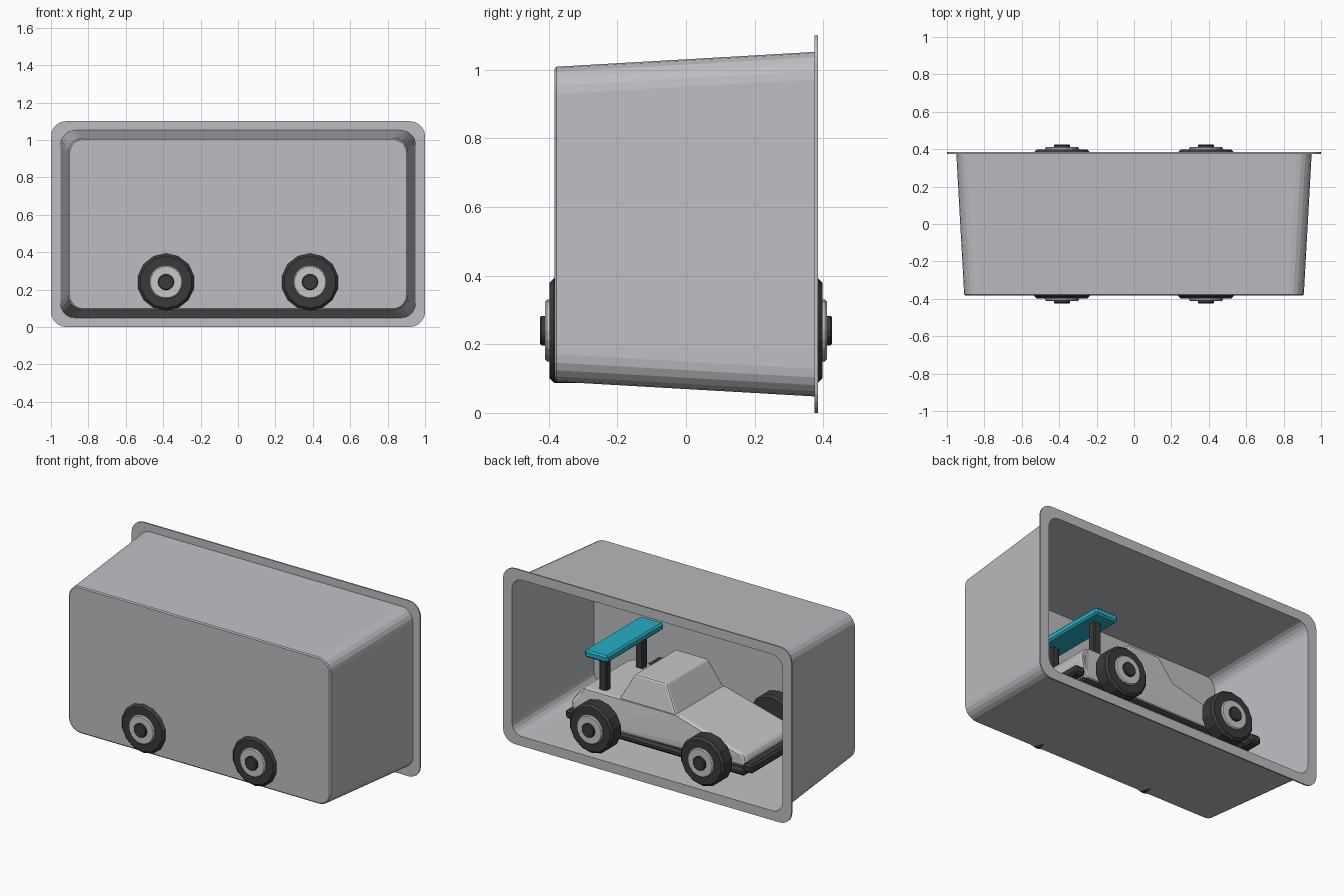
import bpy, bmesh, math
from mathutils import Matrix

if "Cube" in bpy.data.objects:
    bpy.data.objects.remove(bpy.data.objects["Cube"])


def material(name, rgb):
    m = bpy.data.materials.new(name)
    m.diffuse_color = (*rgb, 1)
    m.use_nodes = True
    m.node_tree.nodes["Principled BSDF"].inputs["Base Color"].default_value = m.diffuse_color
    return m


CASE = material("case grey", (0.51, 0.515, 0.54))
BODY = material("body light grey", (0.57, 0.57, 0.585))
DARK = material("rubber charcoal", (0.042, 0.042, 0.046))
TEAL = material("wing teal", (0.02, 0.42, 0.56))


def finish(bm, name, mat, bevel=0, segments=1):
    bmesh.ops.recalc_face_normals(bm, faces=bm.faces)
    me = bpy.data.meshes.new(name)
    bm.to_mesh(me)
    bm.free()
    ob = bpy.data.objects.new(name, me)
    bpy.context.collection.objects.link(ob)
    me.materials.append(mat)
    if bevel:
        b = ob.modifiers.new("bevel", 'BEVEL')
        b.width, b.segments = bevel, segments
        b.limit_method = 'ANGLE'
    return ob


def loft(rings, name, mat, bevel=0, segments=1):
    """Skin closed rings of equal length and cap both ends."""
    bm = bmesh.new()
    loops = [[bm.verts.new(p) for p in r] for r in rings]
    for a, b in zip(loops, loops[1:]):
        for i in range(len(a)):
            j = (i + 1) % len(a)
            bm.faces.new((a[i], a[j], b[j], b[i]))
    bm.faces.new(loops[0])
    bm.faces.new(loops[-1])
    return finish(bm, name, mat, bevel, segments)


def box(name, mat, x, y, z, bevel=0):
    bm = bmesh.new()
    bmesh.ops.create_cube(bm, size=1)
    for v in bm.verts:
        v.co = [(r[0] + r[1]) / 2 + c * (r[1] - r[0]) for c, r in zip(v.co, (x, y, z))]
    return finish(bm, name, mat, bevel)


def rounded_rect(y, hx, hz, r, n=5, zc=0.55):
    pts = []
    for q, (sx, sz) in enumerate(((1, 1), (-1, 1), (-1, -1), (1, -1))):
        for k in range(n + 1):
            a = (q + k / n) * math.pi / 2
            pts.append((sx * (hx - r) + r * math.cos(a), y,
                        zc + sz * (hz - r) + r * math.sin(a)))
    return pts


# Display case: tapered tray with open back and a flat flange
loft([rounded_rect(y, hx, hz, r) for y, hx, hz, r in (
    (-0.383, 0.900, 0.452, 0.072), (-0.377, 0.908, 0.459, 0.080),
    (0.375, 0.950, 0.502, 0.080), (0.375, 1.0, 0.55, 0.08),
    (0.384, 1.0, 0.55, 0.08), (0.384, 0.938, 0.490, 0.070),
    (-0.372, 0.898, 0.449, 0.070))], "display_case", CASE)

# Car body: wedge side profile, narrowing to the deck
profile = [(0.58, 0.19, 0.27), (0.61, 0.31, 0.28), (0.55, 0.40, 0.24),
           (-0.12, 0.40, 0.24), (-0.58, 0.27, 0.25), (-0.60, 0.20, 0.25)]
bm = bmesh.new()
sides = [[bm.verts.new((x, s * w, z)) for x, z, w in profile] for s in (-1, 1)]
for s in sides:
    bm.faces.new(s)
for i in range(len(profile)):
    j = (i + 1) % len(profile)
    bm.faces.new((sides[0][i], sides[0][j], sides[1][j], sides[1][i]))
bmesh.ops.triangulate(bm, faces=[f for f in bm.faces if len(f.verts) > 4])
finish(bm, "car_body", BODY, 0.02, 2)

# Cabin
loft([[(0.10 + sx * hx, sy * hy, z) for sx, sy in ((1, 1), (-1, 1), (-1, -1), (1, -1))]
      for hx, hy, z in ((0.20, 0.24, 0.39), (0.11, 0.205, 0.56))],
     "cabin", BODY, 0.012, 2)

# Chassis plate and bumpers
box("chassis", DARK, (-0.59, 0.59), (-0.265, 0.265), (0.15, 0.195), 0.015)
box("front_bumper", DARK, (-0.67, -0.60), (-0.30, 0.30), (0.20, 0.255), 0.012)
box("rear_bumper", DARK, (0.58, 0.65), (-0.27, 0.27), (0.19, 0.245), 0.012)

# Rear wing and its posts
box("rear_wing", TEAL, (0.35, 0.51), (-0.28, 0.28), (0.615, 0.66), 0.01)
for side in (-1, 1):
    box("wing_post", DARK, (0.41, 0.46), (side * 0.18 - 0.025, side * 0.18 + 0.025),
        (0.38, 0.62), 0.006)


def disc(name, mat, x, side, radius, y0, y1, chamfer, n=14):
    """Chamfered wheel disc lying between two distances from the centre."""
    rings = []
    for y, r in ((y0, radius - chamfer), (y0 + chamfer, radius),
                 (y1 - chamfer, radius), (y1, radius - chamfer)):
        rings.append([(x + r * math.sin(2 * math.pi * k / n), side * y,
                       0.24 + r * math.cos(2 * math.pi * k / n)) for k in range(n)])
    return loft(rings, name, mat)


# Wheels: tyre, rim and hub cap at each corner, with axles
for x in (-0.385, 0.385):
    box("axle", DARK, (x - 0.025, x + 0.025), (-0.32, 0.32), (0.215, 0.265))
    for side in (-1, 1):
        disc("tyre", DARK, x, side, 0.153, 0.295, 0.398, 0.014)
        disc("rim", BODY, x, side, 0.09, 0.36, 0.411, 0.006, 20)
        disc("hub_cap", DARK, x, side, 0.043, 0.38, 0.425, 0.004, 16)
